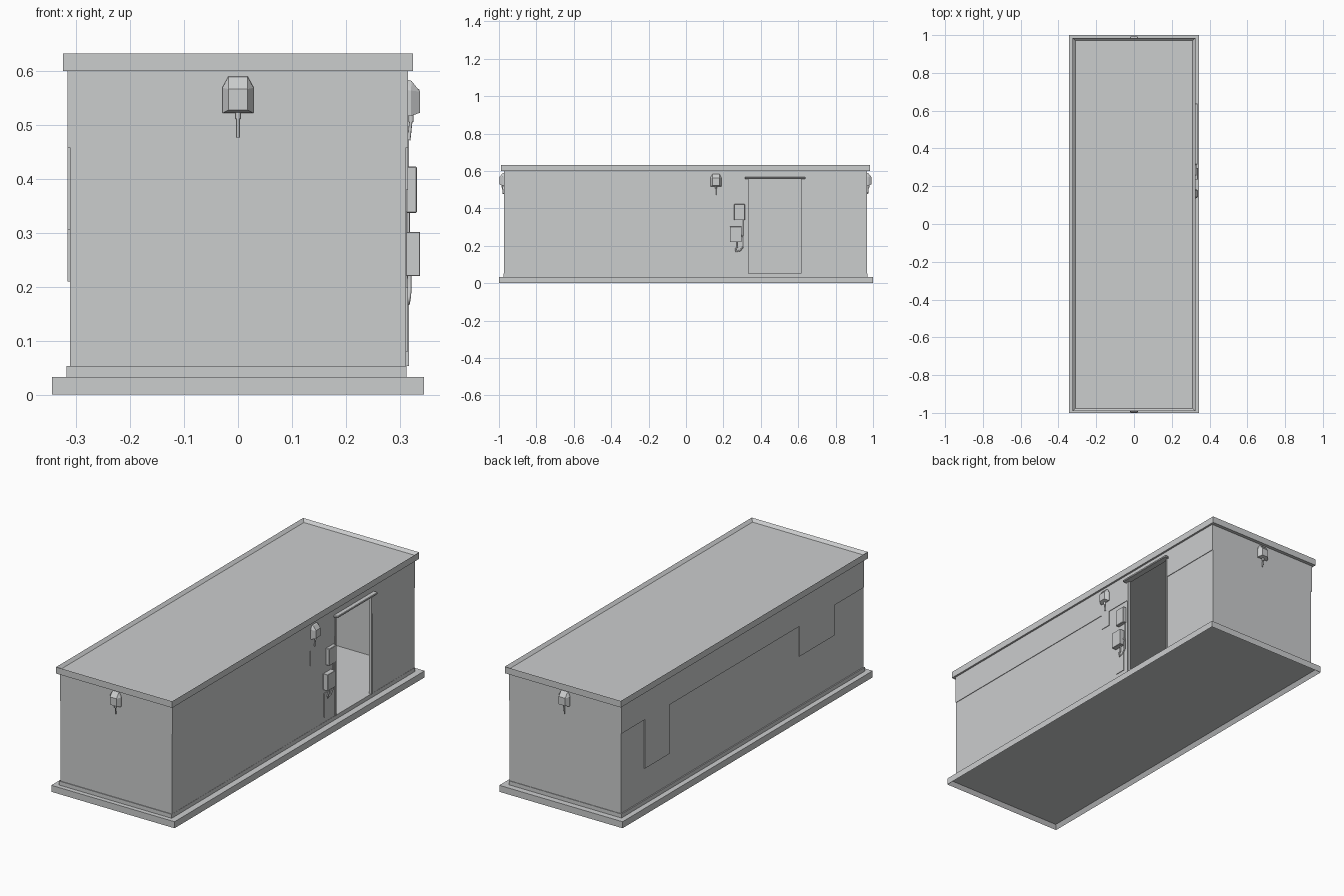
import bpy
import bmesh
from mathutils import Matrix, Vector
from math import pi

cube = bpy.data.objects.get("Cube")
if cube:
    bpy.data.objects.remove(cube)

GREY = (0.6, 0.61, 0.615, 1)
mat = bpy.data.materials.new("light grey")
mat.use_nodes = True
mat.diffuse_color = GREY
mat.node_tree.nodes["Principled BSDF"].inputs["Base Color"].default_value = GREY


def add(name, bm):
    bmesh.ops.recalc_face_normals(bm, faces=bm.faces)
    mesh = bpy.data.meshes.new(name)
    bm.to_mesh(mesh)
    bm.free()
    mesh.materials.append(mat)
    obj = bpy.data.objects.new(name, mesh)
    bpy.context.collection.objects.link(obj)
    return obj


def box_bm(x, y, z):
    bm = bmesh.new()
    size = Vector((x[1] - x[0], y[1] - y[0], z[1] - z[0]))
    mid = Vector((x[0] + x[1], y[0] + y[1], z[0] + z[1])) / 2
    bmesh.ops.create_cube(bm, size=1, matrix=Matrix.Translation(mid) @ Matrix.Diagonal(size.to_4d()))
    return bm


def box(name, x, y, z, bevel=0):
    bm = box_bm(x, y, z)
    if bevel:
        bmesh.ops.bevel(bm, geom=bm.edges[:], offset=bevel, segments=1, affect='EDGES')
    return add(name, bm)


def tray(name, x, y, z, side, rim, depth):
    """Slab with a shallow recess in its top (side=1) or bottom (side=-1)."""
    bm = box_bm(x, y, z)
    bm.normal_update()
    face = max(bm.faces, key=lambda f: f.normal.z * side)
    bmesh.ops.inset_region(bm, faces=[face], thickness=rim)
    bmesh.ops.translate(bm, verts=face.verts[:], vec=(0, 0, -side * depth))
    return add(name, bm)


def pipe(name, points, radius, matrix=Matrix()):
    curve = bpy.data.curves.new(name, 'CURVE')
    curve.dimensions = '3D'
    curve.bevel_depth = radius
    curve.bevel_resolution = 2
    curve.use_fill_caps = True
    spline = curve.splines.new('POLY')
    spline.points.add(len(points) - 1)
    for point, co in zip(spline.points, points):
        point.co = (*(matrix @ Vector(co)), 1)
    curve.materials.append(mat)
    obj = bpy.data.objects.new(name, curve)
    bpy.context.collection.objects.link(obj)


# Base, plinth and roof
tray("base_slab", (-.345, .345), (-1, 1), (0, .033), -1, .02, .02)
box("plinth_floor", (-.318, .313), (-.977, .97), (.033, .053))
tray("roof_slab", (-.325, .325), (-.99, .985), (.6, .633), 1, .02, .014)

# Walls, with the doorway left open on one long side
T = .01
FRONT, BACK, SIDE = -.973, .967, .312
LOW, HIGH = .053, .6
DOOR_A, DOOR_B, DOOR_TOP = .33, .62, .56
box("front_wall", (-SIDE, SIDE), (FRONT, FRONT + T), (LOW, HIGH))
box("back_wall", (-SIDE, SIDE), (BACK - T, BACK), (LOW, HIGH))
box("right_wall", (-SIDE, T - SIDE), (FRONT, BACK), (LOW, HIGH))
box("left_wall_front", (SIDE - T, SIDE), (FRONT, DOOR_A), (LOW, HIGH))
box("left_wall_back", (SIDE - T, SIDE), (DOOR_B, BACK), (LOW, HIGH))
box("left_wall_lintel", (SIDE - T, SIDE), (DOOR_A, DOOR_B), (DOOR_TOP, HIGH))

# Thin cladding along the upper walls, with drops below it
CLAD = .458
right_x, left_x = (-.316, -SIDE), (SIDE, .315)
box("right_cladding", right_x, (FRONT, BACK), (CLAD, HIGH))
box("right_cladding_drop_back", right_x, (.585, .78), (.21, CLAD))
box("right_cladding_drop_front", right_x, (-.737, -.457), (.305, CLAD))
box("left_cladding_front", left_x, (FRONT, DOOR_A), (CLAD, HIGH))
box("left_cladding_back", left_x, (DOOR_B, BACK), (CLAD, HIGH))
box("left_cladding_lintel", left_x, (DOOR_A, DOOR_B), (DOOR_TOP, HIGH))
box("lamp_backing_strip", left_x, (.13, .187), (.38, CLAD))
box("meter_backing_strip", left_x, (.24, .295), (.08, .2))

# Door canopy and slim door frame
box("door_canopy", (SIDE, .337), (.315, .638), (.557, .567), .002)
for name, y in (("door_jamb_front", DOOR_A), ("door_jamb_back", DOOR_B)):
    box(name, (SIDE - T, .317), (y - .004, y + .004), (LOW, DOOR_TOP))


# Wall lamps: tapered housing with a hanging stem, facing local -y
def lamp(prefix, matrix):
    bm = bmesh.new()
    for s in (-1, 1):
        for x, y, z in ((.029, 0, -.033), (.029, 0, .015), (.018, 0, .035),
                        (.029, -.008, -.033), (.029, -.008, .014), (.018, -.009, .032),
                        (.018, -.025, -.027), (.018, -.025, .012)):
            bm.verts.new(matrix @ Vector((s * x, y, z)))
    bmesh.ops.convex_hull(bm, input=bm.verts[:])
    bmesh.ops.dissolve_limit(bm, angle_limit=.02, verts=bm.verts[:], edges=bm.edges[:])
    add(prefix + "_lamp_housing", bm)
    pipe(prefix + "_lamp_collar", [(0, -.008, -.03), (0, -.008, -.044)], .005, matrix)
    pipe(prefix + "_lamp_stem", [(0, -.008, -.04), (0, -.004, -.078)], .003, matrix)


for prefix, place, turn in (("front", (0, FRONT, .555), 0),
                            ("back", (0, BACK, .555), pi),
                            ("left", (.313, .16, .55), pi / 2)):
    lamp(prefix, Matrix.Translation(place) @ Matrix.Rotation(turn, 4, 'Z'))

# Switch boxes and conduits beside the door
box("upper_switch_box", (SIDE, .332), (.257, .315), (.337, .423), .002)
box("lower_switch_box", (SIDE, .338), (.235, .297), (.22, .302), .001)
pipe("lower_box_conduit", [(.318, .275, .225), (.318, .275, .195), (.317, .265, .182),
                           (.315, .268, .169), (.315, .29, .175), (.316, .305, .195),
                           (.316, .305, .25), (.316, .292, .255)], .004)
pipe("linking_conduit", [(.316, .308, .34), (.316, .308, .25)], .003)
